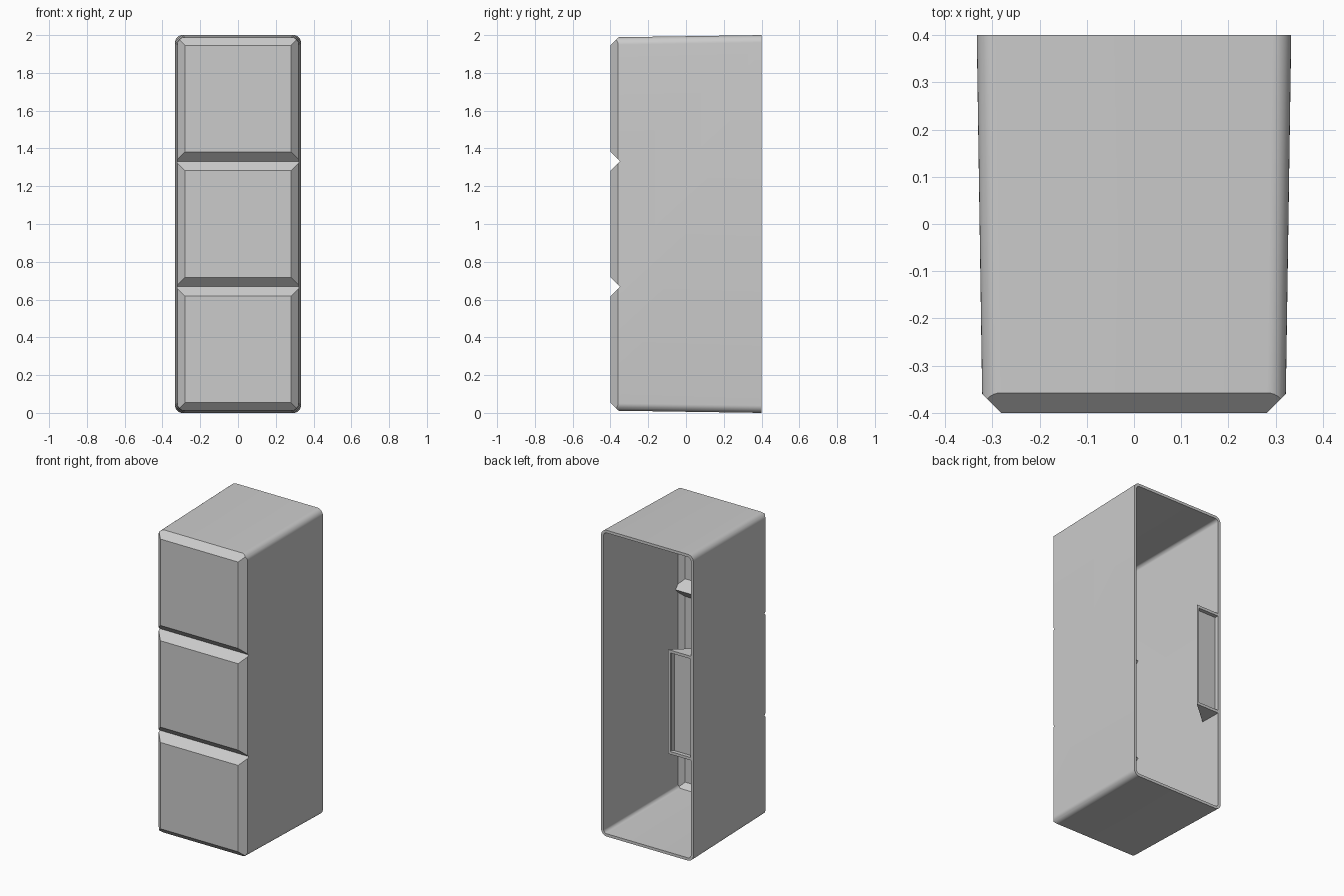
import bpy
import bmesh
import math
from mathutils import Vector

cube = bpy.data.objects.get("Cube")
if cube:
    bpy.data.objects.remove(cube, do_unlink=True)

WALL = 0.018
BACK, FRONT = 0.4, -0.4
SPLITS = (0.668, 1.332)

grey = bpy.data.materials.new("plain_grey")
grey.use_nodes = True
colour = (0.6, 0.6, 0.6, 1)
grey.diffuse_color = colour
grey.node_tree.nodes["Principled BSDF"].inputs["Base Color"].default_value = colour


def finish(bm, name):
    bmesh.ops.recalc_face_normals(bm, faces=bm.faces)
    mesh = bpy.data.meshes.new(name)
    bm.to_mesh(mesh)
    bm.free()
    mesh.materials.append(grey)
    obj = bpy.data.objects.new(name, mesh)
    bpy.context.collection.objects.link(obj)
    return obj


def loft(bm, first, last):
    """Closed solid between two matching rings of points."""
    a = [bm.verts.new(p) for p in first]
    b = [bm.verts.new(p) for p in last]
    n = len(a)
    for i in range(n):
        j = (i + 1) % n
        bm.faces.new((a[i], a[j], b[j], b[i]))
    bm.faces.new(a)
    bm.faces.new(b[::-1])


def activate(obj):
    bpy.ops.object.select_all(action="DESELECT")
    obj.select_set(True)
    bpy.context.view_layer.objects.active = obj


def cut(target, tool):
    tool.hide_render = True
    activate(target)
    mod = target.modifiers.new("cut", "BOOLEAN")
    mod.operation, mod.solver, mod.object = "DIFFERENCE", "EXACT", tool
    bpy.ops.object.modifier_apply(modifier=mod.name)
    bpy.data.objects.remove(tool, do_unlink=True)


def rounded_ring(y, inset):
    """Rounded rectangle at depth y, tapering slightly to the front."""
    draft = (BACK - y) * 0.015
    hx, hz, r = 0.333 - draft - inset, 1 - draft - inset, 0.04 - inset
    ring = []
    for k, (sx, sz) in enumerate(((1, 1), (-1, 1), (-1, -1), (1, -1))):
        for s in range(9):
            a = math.radians(90 * k + 90 * s / 8)
            ring.append((sx * (hx - r) + r * math.cos(a), y,
                         1 + sz * (hz - r) + r * math.sin(a)))
    return ring


def drawer_block(name, inset, back):
    """Tapered block with bevelled front edges and two V grooves."""
    front = FRONT + inset
    bm = bmesh.new()
    loft(bm, rounded_ring(back, inset), rounded_ring(front, inset))
    slant = inset * math.sqrt(2)
    for d, reach in (((1, 0), 0.281), ((-1, 0), 0.281), ((0, 1), 0.946), ((0, -1), 0.946)):
        point = Vector((d[0] * reach, FRONT + slant, 1 + d[1] * reach))
        normal = Vector((d[0], -1, d[1])).normalized()
        res = bmesh.ops.bisect_plane(bm, geom=bm.verts[:] + bm.edges[:] + bm.faces[:],
                                     plane_co=point, plane_no=normal, clear_outer=True)
        rim = [e for e in res["geom_cut"] if isinstance(e, bmesh.types.BMEdge)]
        bmesh.ops.contextual_create(bm, geom=rim)
    block = finish(bm, name)
    for z in SPLITS:
        apex = FRONT + 0.05 + slant
        wide = apex + 0.6
        tri = [(apex, z), (-0.6, z + wide), (-0.6, z - wide)]
        bm = bmesh.new()
        loft(bm, [(-0.6, y, h) for y, h in tri], [(0.6, y, h) for y, h in tri])
        cut(block, finish(bm, "groove_cutter"))
    return block


# Hollow case, open at the back
case = drawer_block("case_shell", 0, BACK)
cut(case, drawer_block("cavity_cutter", WALL, BACK + 0.1))
activate(case)
bpy.ops.object.shade_smooth_by_angle(angle=math.radians(30))

# Wedge-shaped block on the inner wall beside the opening
plan = [(-0.322, BACK), (-0.15, BACK), (-0.322, 0.25)]
bm = bmesh.new()
loft(bm, [(x, y, 0.66) for x, y in plan], [(x, y, 1.34) for x, y in plan])
wedge = finish(bm, "inner_wedge")

# Shallow recess in the rear face of the wedge
recess = [(-0.313, 0.678), (-0.167, 0.678), (-0.167, 1.322), (-0.313, 1.322)]
bm = bmesh.new()
loft(bm, [(x, BACK - 0.025, z) for x, z in recess], [(x, BACK + 0.1, z) for x, z in recess])
cut(wedge, finish(bm, "recess_cutter"))
